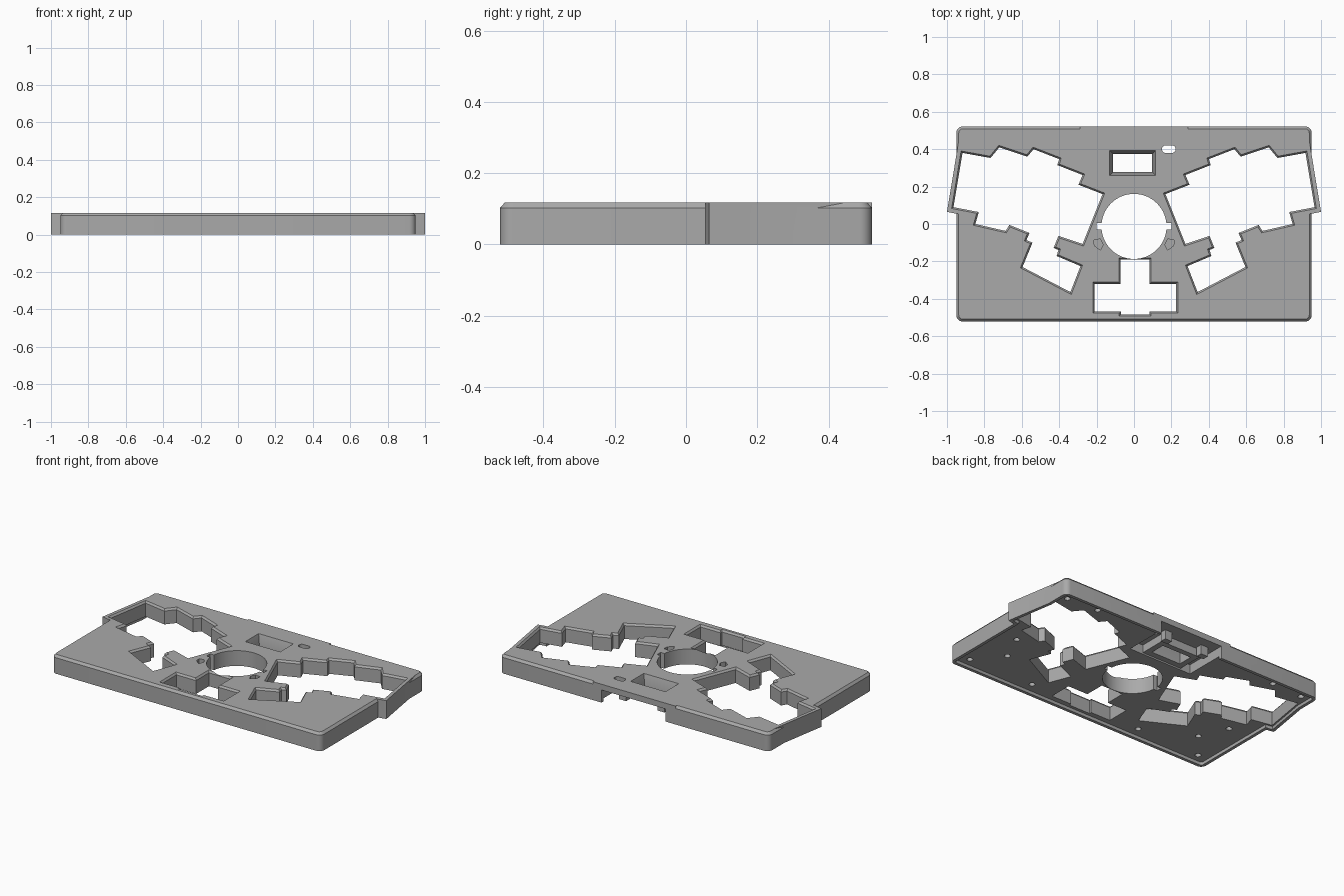
import bpy, bmesh, math
from mathutils import Vector

cube = bpy.data.objects.get("Cube")
if cube:
    bpy.data.objects.remove(cube, do_unlink=True)

TOP = 0.117
grey = bpy.data.materials.new("mid grey")
grey.use_nodes = True
GREY = (0.4, 0.4, 0.4, 1)
grey.diffuse_color = GREY
grey.node_tree.nodes["Principled BSDF"].inputs["Base Color"].default_value = GREY


def offset(pts, d):
    """Move every edge of a counter-clockwise outline outwards by d."""
    out = []
    for i, p in enumerate(pts):
        a = (p - pts[i - 1]).normalized()
        b = (pts[(i + 1) % len(pts)] - p).normalized()
        na, nb = Vector((a.y, -a.x)), Vector((b.y, -b.x))
        out.append(p + (na + nb) * d / (1 + na.dot(nb)))
    return out


def prism(name, pts, levels):
    """Stack copies of an outline; each level is (height, outward offset)."""
    pts = [Vector(p) for p in pts]
    area = sum(pts[i - 1].cross(p) for i, p in enumerate(pts))
    if area < 0:
        pts.reverse()
    bm = bmesh.new()
    rings = [[bm.verts.new((p.x, p.y, z)) for p in offset(pts, d)] for z, d in levels]
    bm.faces.new(rings[0][::-1])
    bm.faces.new(rings[-1])
    for low, high in zip(rings, rings[1:]):
        for i in range(len(pts)):
            bm.faces.new((low[i - 1], low[i], high[i], high[i - 1]))
    mesh = bpy.data.meshes.new(name)
    bm.to_mesh(mesh)
    bm.free()
    mesh.materials.append(grey)
    ob = bpy.data.objects.new(name, mesh)
    bpy.context.scene.collection.objects.link(ob)
    return ob


def combine(target, other, operation):
    """Apply a boolean and discard the second object."""
    mod = target.modifiers.new(other.name, "BOOLEAN")
    mod.operation, mod.object, mod.solver = operation, other, "EXACT"
    bpy.context.view_layer.objects.active = target
    bpy.ops.object.modifier_apply(modifier=mod.name)
    bpy.data.objects.remove(other, do_unlink=True)


def cut(name, pts, levels):
    combine(case, prism(name, pts, levels), "DIFFERENCE")


def add(name, pts, levels):
    combine(case, prism(name, pts, levels), "UNION")


def rect(x0, x1, y0, y1):
    return [(x0, y0), (x1, y0), (x1, y1), (x0, y1)]


def rounded(x0, x1, y0, y1, r, steps=6):
    corners = [(x1 - r, y1 - r), (x0 + r, y1 - r), (x0 + r, y0 + r), (x1 - r, y0 + r)]
    return [(cx + r * math.cos(a), cy + r * math.sin(a))
            for q, (cx, cy) in enumerate(corners)
            for a in [(q + k / steps) * math.pi / 2 for k in range(steps + 1)]]


def circle(cx, cy, r, n):
    return [(cx + r * math.cos(i * math.tau / n), cy + r * math.sin(i * math.tau / n))
            for i in range(n)]


def mirror(pts, side):
    return [(side * x, y) for x, y in pts]


THROUGH = [(-0.02, 0), (TOP + 0.02, 0)]
FLARED = [(-0.02, 0), (TOP - 0.012, 0), (TOP, 0.009), (TOP + 0.02, 0.009)]

# Chamfered slab with side bulges and a square-edged strip at the back
outline = rounded(-0.95, 0.95, -0.522, 0.522, 0.035)
bulge = [(0.8, 0.052), (0.95, 0.055), (1.0, 0.065), (0.938, 0.44), (0.8, 0.44)]
case = prism("keyboard_case", outline, [(0, 0), (TOP - 0.015, 0), (TOP, -0.013)])
for side in (1, -1):
    add("side_bulge", mirror(bulge, side), [(0, 0), (TOP, 0)])
add("back_strip", rect(-0.29, 0.29, 0.45, 0.522), [(0.05, 0), (TOP, 0)])

# Shallow recess underneath for the base plate
RECESS = [(-0.02, -0.02), (0.02, -0.02)]
cut("base_recess", outline, RECESS)
for side in (1, -1):
    cut("bulge_recess", mirror(bulge, side), RECESS)

# Socket bay open to the back, with a frame and posts inside
cut("socket_bay", rect(-0.22, 0.23, 0.24, 0.6), [(-0.02, 0), (0.08, 0)])
add("window_frame", rect(-0.15, 0.135, 0.235, 0.41), [(0.03, 0), (0.1, 0)])
for x in (-0.17, 0.1):
    add("socket_post", rect(x, x + 0.05, 0.42, 0.46), [(0.02, 0), (0.1, 0)])

# Stepped key openings, one on each side
keys = [(0.72, 0.41), (0.57, 0.36), (0.537, 0.4), (0.4, 0.347), (0.41, 0.315),
        (0.275, 0.262), (0.297, 0.21), (0.168, 0.16), (0.275, -0.107), (0.404, -0.064),
        (0.43, -0.128), (0.404, -0.139), (0.414, -0.171), (0.286, -0.225), (0.34, -0.364),
        (0.596, -0.23), (0.543, -0.1), (0.575, -0.086), (0.559, -0.048), (0.666, -0.005),
        (0.687, -0.037), (0.848, 0), (0.83, 0.064), (0.965, 0.09), (0.917, 0.38),
        (0.767, 0.353)]
for side in (1, -1):
    cut("key_opening", mirror(keys, side), FLARED)

# Round opening with side notches and diamond pockets
cut("round_opening", circle(0, -0.013, 0.174, 64), THROUGH)
cut("round_notches", rect(-0.2, 0.2, -0.03, 0.005), THROUGH)
pocket = [(0.165, -0.11), (0.18, -0.14), (0.212, -0.115), (0.215, -0.085), (0.18, -0.08)]
for side in (1, -1):
    cut("diamond_pocket", mirror(pocket, side), [(0.08, 0), (TOP + 0.02, 0)])

# T-shaped opening for the front buttons
tee = [(-0.072, -0.19), (-0.072, -0.32), (-0.21, -0.32), (-0.21, -0.468), (-0.07, -0.468),
       (-0.07, -0.483), (0.083, -0.483), (0.083, -0.468), (0.225, -0.468), (0.225, -0.32),
       (0.083, -0.32), (0.083, -0.19)]
cut("tee_opening", tee, FLARED)

# Funnel-shaped window and small slot near the back
cut("window", rect(-0.112, 0.097, 0.278, 0.375),
    [(-0.02, 0), (0.06, 0), (TOP, 0.018), (TOP + 0.02, 0.018)])
cut("slot", rounded(0.15, 0.222, 0.38, 0.42, 0.018), THROUGH)

# Screw holes underneath
for x, y in [(0.88, 0.45), (0.66, 0.46), (0.8, -0.1), (0.72, -0.28), (0.86, -0.45), (0.4, -0.44)]:
    for side in (1, -1):
        cut("screw_hole", circle(side * x, y, 0.018, 16), [(-0.02, 0), (0.07, 0)])

# Smooth only the rounded corners and the round opening
bpy.ops.object.select_all(action="DESELECT")
case.select_set(True)
bpy.context.view_layer.objects.active = case
bpy.ops.object.shade_smooth_by_angle(angle=math.radians(25))
